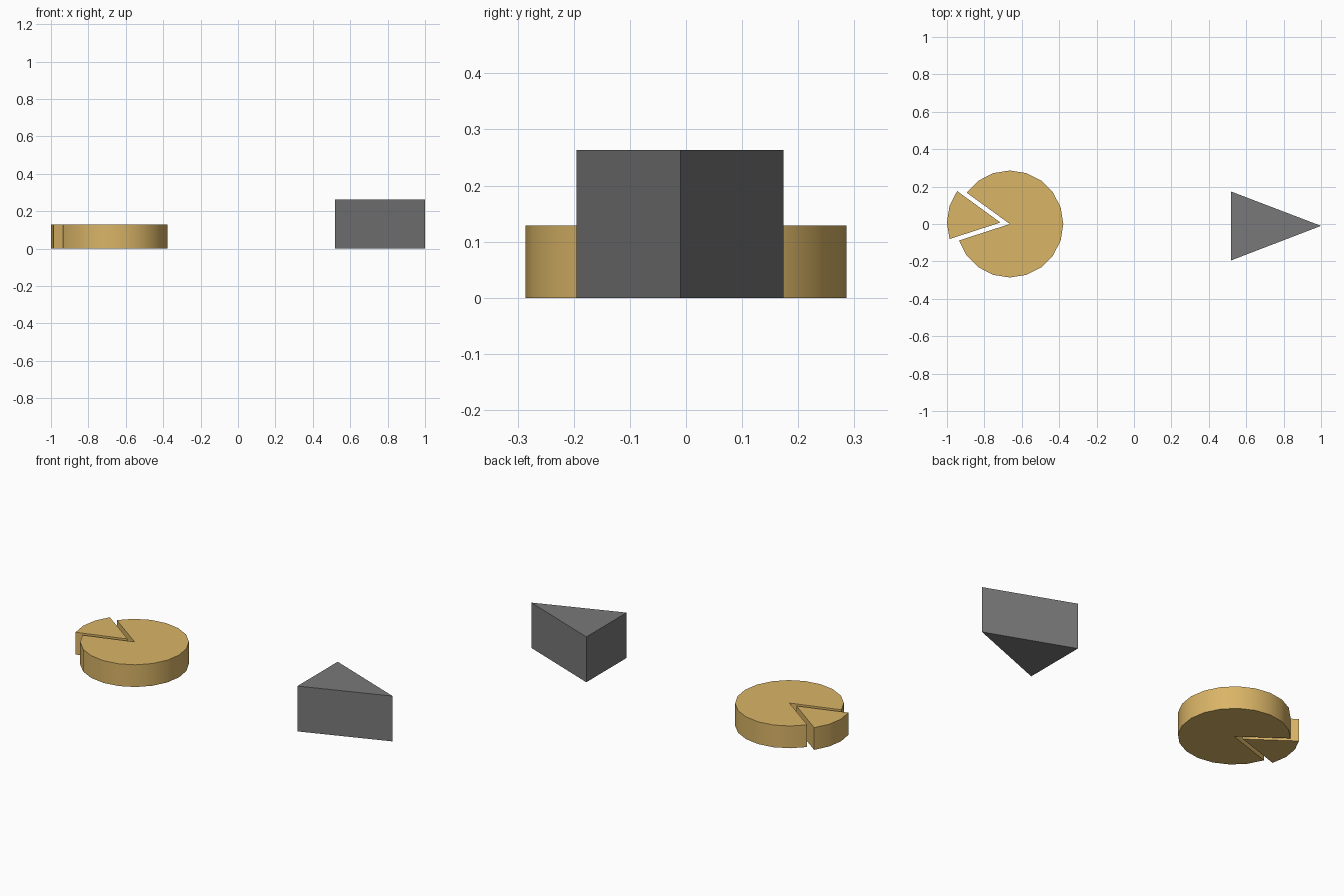
import bpy, bmesh, math

if "Cube" in bpy.data.objects:
    bpy.data.objects.remove(bpy.data.objects["Cube"])


def material(name, rgb):
    m = bpy.data.materials.new(name)
    m.diffuse_color = (*rgb, 1.0)
    m.use_nodes = True
    m.node_tree.nodes["Principled BSDF"].inputs["Base Color"].default_value = m.diffuse_color
    return m


gold = material("golden tan", (0.70, 0.46, 0.135))
grey = material("mid grey", (0.19, 0.19, 0.19))


def prism(name, outline, height, mat):
    """Extrude a flat outline up from the ground."""
    bm = bmesh.new()
    base = bm.faces.new([bm.verts.new((x, y, 0)) for x, y in outline])
    top = bmesh.ops.extrude_face_region(bm, geom=[base], use_keep_orig=True)["geom"]
    bmesh.ops.translate(bm, vec=(0, 0, height),
                        verts=[v for v in top if isinstance(v, bmesh.types.BMVert)])
    bmesh.ops.recalc_face_normals(bm, faces=bm.faces)
    mesh = bpy.data.meshes.new(name)
    bm.to_mesh(mesh)
    bm.free()
    mesh.materials.append(mat)
    obj = bpy.data.objects.new(name, mesh)
    bpy.context.collection.objects.link(obj)
    bpy.context.view_layer.objects.active = obj
    obj.select_set(True)
    bpy.ops.object.shade_smooth_by_angle(angle=math.radians(30))
    obj.select_set(False)
    return obj


def sector(first, last, cx, cy, radius=0.286, sides=20):
    """Pie outline: the centre, then rim points first..last of a 20-sided circle."""
    step = math.tau / sides
    return [(cx, cy)] + [(cx + radius * math.cos(i * step), cy + radius * math.sin(i * step))
                         for i in range(first, last + 1)]


# Round disc with a wedge missing, and the wedge pulled out along its middle
CX, SHIFT, HEIGHT = -0.664, 0.051, 0.129
mid = math.radians(171)
prism("pie_body", sector(11, 28, CX, 0), HEIGHT, gold)
prism("pie_slice", sector(8, 11, CX + SHIFT * math.cos(mid), SHIFT * math.sin(mid)), HEIGHT, gold)

# Triangular block pointing to the right
prism("triangle_block", [(0.518, 0.174), (0.518, -0.195), (1.0, -0.01)], 0.263, grey)
